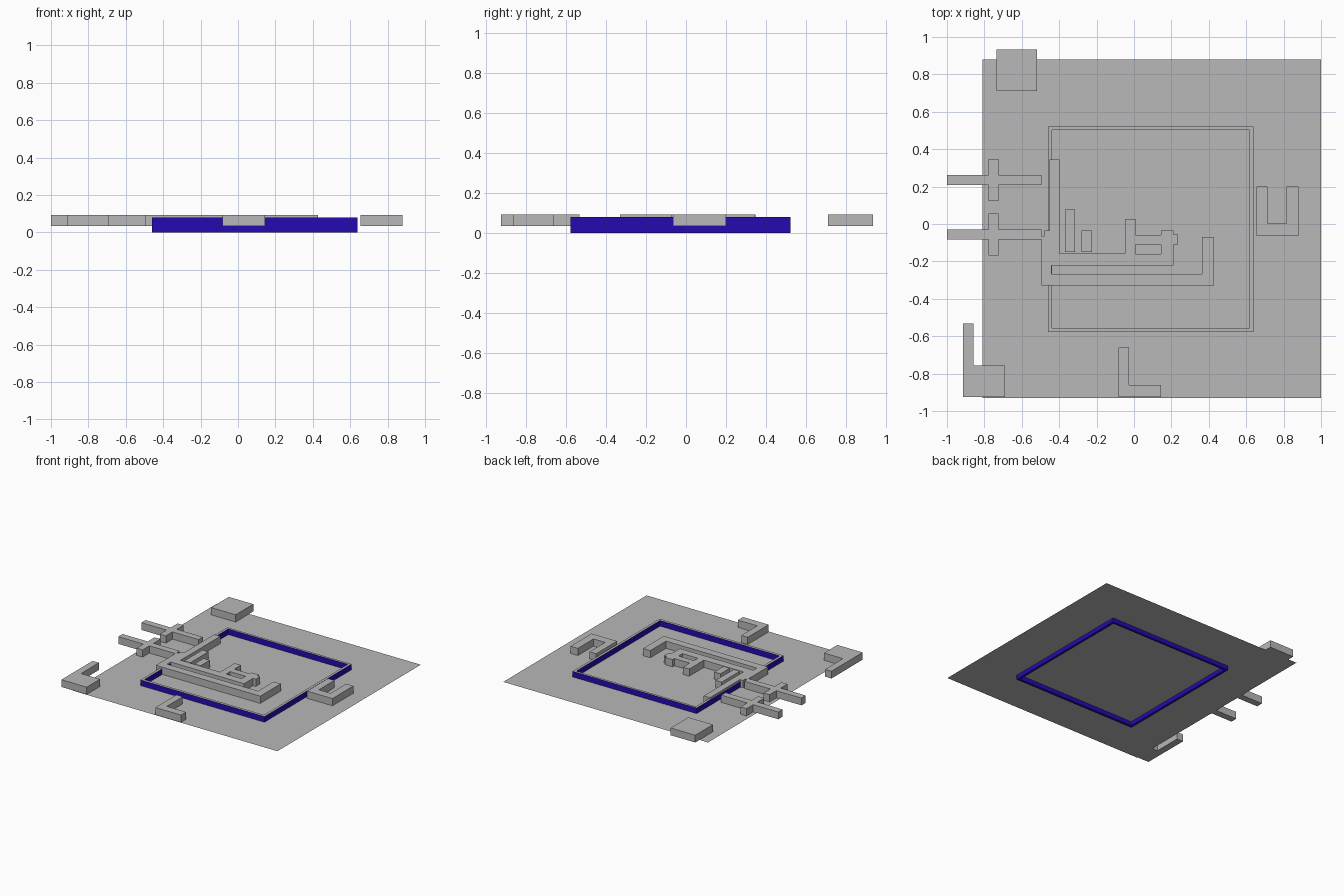
import bpy
import bmesh

# Remove the default cube only
default_cube = bpy.data.objects.get("Cube")
if default_cube:
    bpy.data.objects.remove(default_cube, do_unlink=True)

SHEET_Z = 0.034
BLOCK_TOP = 0.092
FRAME_TOP = 0.079


def make_material(name, colour):
    material = bpy.data.materials.new(name)
    material.use_nodes = True
    material.diffuse_color = colour
    shader = next(n for n in material.node_tree.nodes if n.type == "BSDF_PRINCIPLED")
    shader.inputs["Base Color"].default_value = colour
    return material


grey = make_material("light_grey", (0.48, 0.48, 0.48, 1))
blue = make_material("deep_blue", (0.018, 0.003, 0.44, 1))


def rectangle(left, front, right, back):
    return [(left, front), (right, front), (right, back), (left, back)]


def extrude_plan(name, outlines, bottom, top, material):
    """Extrude flat outlines upward; an outline inside another is a hole."""
    curve = bpy.data.curves.new(name, "CURVE")
    curve.dimensions = "2D"
    curve.fill_mode = "BOTH"
    curve.extrude = (top - bottom) / 2
    for outline in outlines:
        spline = curve.splines.new("POLY")
        spline.points.add(len(outline) - 1)
        for point, (x, y) in zip(spline.points, outline):
            point.co = (x, y, 0, 1)
        spline.use_cyclic_u = True
    source = bpy.data.objects.new(name + "_plan", curve)
    bpy.context.collection.objects.link(source)
    bpy.context.view_layer.update()
    depsgraph = bpy.context.evaluated_depsgraph_get()
    mesh = bpy.data.meshes.new_from_object(source.evaluated_get(depsgraph))
    bpy.data.objects.remove(source, do_unlink=True)

    # Weld caps to walls and make the normals consistent
    bm = bmesh.new()
    bm.from_mesh(mesh)
    bmesh.ops.remove_doubles(bm, verts=bm.verts, dist=0.0001)
    bmesh.ops.translate(bm, verts=bm.verts, vec=(0, 0, (top + bottom) / 2))
    bmesh.ops.recalc_face_normals(bm, faces=bm.faces)
    for face in bm.faces:
        face.smooth = False
        face.material_index = 0
    bm.to_mesh(mesh)
    bm.free()
    mesh.materials.clear()
    mesh.materials.append(material)
    mesh.name = name
    part = bpy.data.objects.new(name, mesh)
    bpy.context.collection.objects.link(part)
    return part


def block(name, *outlines):
    return extrude_plan(name, outlines, SHEET_Z, BLOCK_TOP, grey)


# Thin ground sheet
sheet_mesh = bpy.data.meshes.new("ground_sheet")
corners = rectangle(-0.81, -0.93, 1, 0.88)
sheet_mesh.from_pydata([(x, y, SHEET_Z) for x, y in corners], [], [range(len(corners))])
sheet_mesh.materials.append(grey)
sheet = bpy.data.objects.new("ground_sheet", sheet_mesh)
bpy.context.collection.objects.link(sheet)

# Square frame with blue walls and a grey upper rim
frame = extrude_plan(
    "square_frame",
    [rectangle(-0.459, -0.577, 0.638, 0.522), rectangle(-0.439, -0.555, 0.618, 0.503)],
    0, FRAME_TOP, blue)
frame.data.materials.append(grey)
for face in frame.data.polygons:
    face.material_index = 1 if face.normal.z > 0.5 else 0

# Square block at the back left corner
block("corner_block", rectangle(-0.735, 0.71, -0.518, 0.933))

# Two crosses on the side
for label, middle in (("back", 0.235), ("front", -0.057)):
    x0, x1, x2, x3 = -1, -0.778, -0.725, -0.495
    arm, reach = 0.027, 0.112
    block(label + "_cross", [
        (x0, middle - arm), (x1, middle - arm), (x1, middle - reach),
        (x2, middle - reach), (x2, middle - arm), (x3, middle - arm),
        (x3, middle + arm), (x2, middle + arm), (x2, middle + reach),
        (x1, middle + reach), (x1, middle + arm), (x0, middle + arm)])


# Two L-shaped blocks along the front
def angle_block(name, left, inner, right, front, step, back):
    block(name, [(left, front), (right, front), (right, step),
                 (inner, step), (inner, back), (left, back)])


angle_block("left_angle", -0.914, -0.858, -0.69, -0.925, -0.757, -0.532)
angle_block("middle_angle", -0.083, -0.027, 0.144, -0.925, -0.861, -0.66)

# U-shaped block beside the frame
block("channel_block", [
    (0.655, -0.064), (0.88, -0.064), (0.88, 0.2), (0.816, 0.2),
    (0.816, 0.003), (0.713, 0.003), (0.713, 0.2), (0.655, 0.2)])

# Winding wall in the middle, with one rectangular opening
block("winding_wall", [
    (-0.495, -0.33), (0.428, -0.33), (0.428, -0.07), (0.364, -0.07),
    (0.364, -0.267), (-0.44, -0.267), (-0.44, -0.222), (0.21, -0.222),
    (0.21, -0.11), (0.235, -0.11), (0.235, -0.056), (0.21, -0.056),
    (0.21, -0.035), (0.144, -0.035), (0.144, -0.058), (0.008, -0.058),
    (0.008, 0.027), (-0.048, 0.027), (-0.048, -0.157), (-0.398, -0.157),
    (-0.398, 0.345), (-0.452, 0.345), (-0.452, -0.035), (-0.48, -0.035),
    (-0.48, -0.067), (-0.495, -0.067)],
    rectangle(0.008, -0.16, 0.144, -0.11))

# Two short loose bars beside the wall
block("long_bar", rectangle(-0.37, -0.15, -0.316, 0.078))
block("short_bar", rectangle(-0.28, -0.15, -0.225, -0.035))
